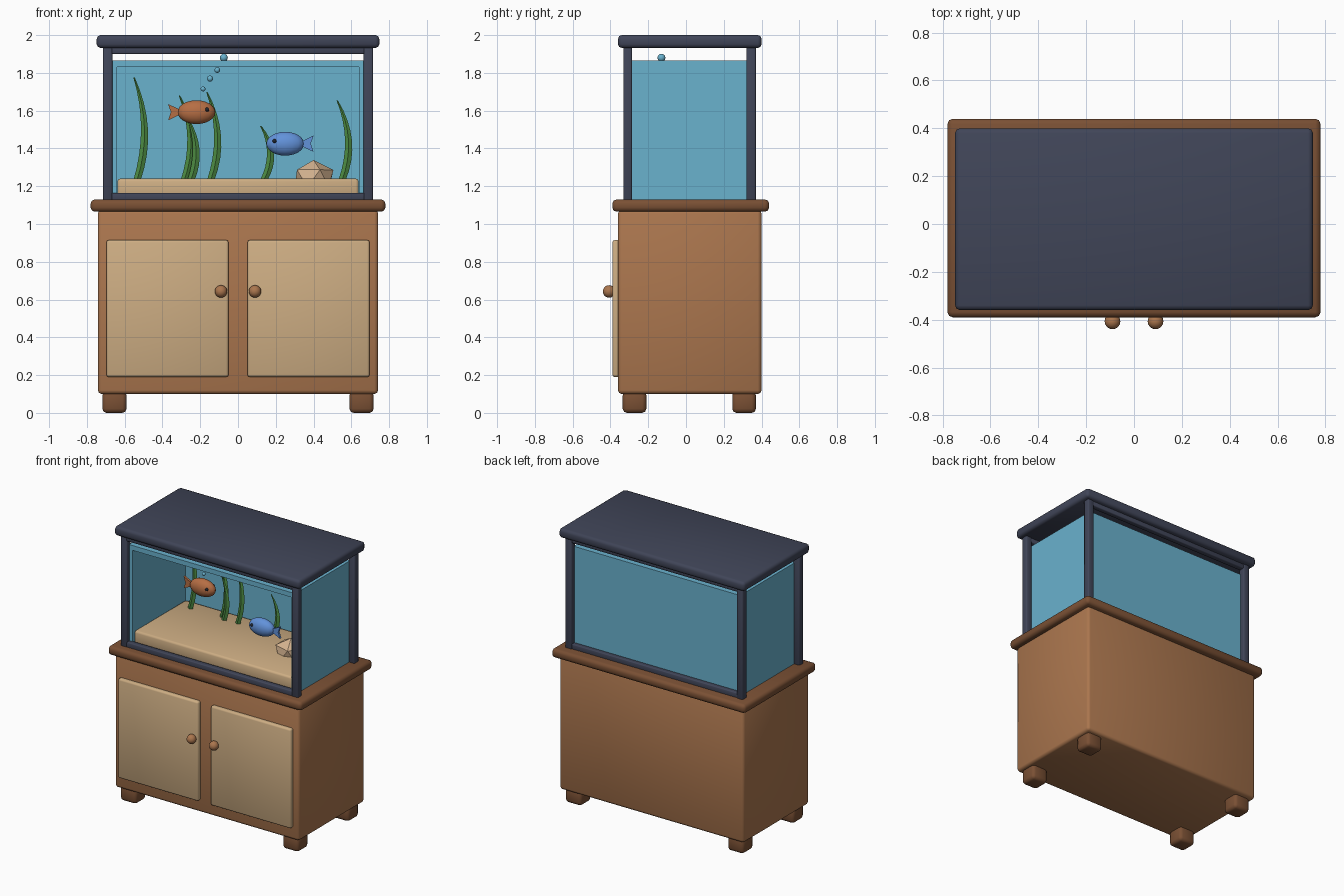
import bpy, bmesh, math, random
from mathutils import Vector

if "Cube" in bpy.data.objects:
    bpy.data.objects.remove(bpy.data.objects["Cube"])

random.seed(4)


def lin(c):
    c /= 255
    return c / 12.92 if c <= 0.04045 else ((c + 0.055) / 1.055) ** 2.4


def material(name, r, g, b):
    m = bpy.data.materials.new(name)
    m.diffuse_color = (lin(r), lin(g), lin(b), 1)
    m.use_nodes = True
    m.node_tree.nodes["Principled BSDF"].inputs["Base Color"].default_value = m.diffuse_color
    return m


NAVY = material("navy frame", 64, 69, 88)
WOOD = material("warm wood", 171, 118, 78)
DARK = material("dark wood", 122, 80, 52)
TAN = material("pale sand", 205, 173, 131)
WATER = material("water blue", 106, 178, 206)
GREEN = material("plant green", 76, 138, 66)
ORANGE = material("copper fish", 182, 110, 68)
BLUE = material("blue fish", 98, 146, 218)
BLACK = material("eye dark", 32, 36, 46)
ROCK = material("rock beige", 216, 182, 146)


def finish(name, bm, mat, smooth=None):
    bmesh.ops.recalc_face_normals(bm, faces=bm.faces)
    me = bpy.data.meshes.new(name)
    bm.to_mesh(me)
    bm.free()
    me.materials.append(mat)
    ob = bpy.data.objects.new(name, me)
    bpy.context.collection.objects.link(ob)
    if smooth:
        bpy.ops.object.select_all(action='DESELECT')
        ob.select_set(True)
        bpy.context.view_layer.objects.active = ob
        bpy.ops.object.shade_smooth_by_angle(angle=math.radians(smooth))
    return ob


def box(name, x, y, z, mat, bevel=0.0, segments=2):
    """Box from (min, max) ranges with rounded edges."""
    bm = bmesh.new()
    bmesh.ops.create_cube(bm, size=1)
    for v in bm.verts:
        for i, (lo, hi) in enumerate((x, y, z)):
            v.co[i] = lo if v.co[i] < 0 else hi
    if bevel:
        bmesh.ops.bevel(bm, geom=bm.edges[:], offset=bevel, segments=segments,
                        profile=0.5, affect='EDGES')
    return finish(name, bm, mat, 50 if segments > 1 else None)


def ball(name, centre, radii, mat, u=16, v=10):
    bm = bmesh.new()
    bmesh.ops.create_uvsphere(bm, u_segments=u, v_segments=v, radius=1)
    for p in bm.verts:
        p.co = Vector(centre) + Vector(a * b for a, b in zip(p.co, radii))
    return finish(name, bm, mat, 40)


# Cabinet body, countertop and feet
box("cabinet_body", (-0.742, 0.742), (-0.36, 0.40), (0.10, 1.075), WOOD, 0.02)
box("countertop", (-0.78, 0.78), (-0.39, 0.44), (1.065, 1.13), DARK, 0.022)
for sx, side in ((-1, "left"), (1, "right")):
    xs = sorted((sx * 0.59, sx * 0.718))
    for y, end in (((-0.335, -0.21), "front"), ((0.245, 0.37), "back")):
        box(f"{end}_{side}_foot", xs, y, (0.0, 0.115), DARK, 0.022)

    # Doors with round knobs
    box(f"{side}_door", sorted((sx * 0.05, sx * 0.697)), (-0.39, -0.35),
        (0.19, 0.915), TAN, 0.013)
    ball(f"{side}_knob", (sx * 0.09, -0.407, 0.643), (0.033,) * 3, WOOD)

    # Corner posts of the tank frame
    for y, end in (((-0.332, -0.285), "front"), ((0.32, 0.37), "back")):
        box(f"{end}_{side}_post", sorted((sx * 0.665, sx * 0.715)), y,
            (1.12, 1.94), NAVY, 0.008)

    # Side water walls
    box(f"{side}_water_wall", sorted((sx * 0.64, sx * 0.672)), (-0.30, 0.335),
        (1.13, 1.865), WATER)

# Lid and front/back rails
box("lid", (-0.748, 0.748), (-0.36, 0.40), (1.932, 2.0), NAVY, 0.02)
for y, end in (((-0.33, -0.29), "front"), ((0.325, 0.365), "back")):
    box(f"{end}_bottom_rail", (-0.67, 0.67), y, (1.12, 1.165), NAVY, 0.006)
    box(f"{end}_top_rail", (-0.67, 0.67), y, (1.9, 1.94), NAVY, 0.006)

# Back water wall, water surface and sand bed
box("back_water_wall", (-0.64, 0.64), (0.31, 0.335), (1.13, 1.865), WATER)
box("water_surface", (-0.64, 0.64), (-0.30, 0.31), (1.83, 1.865), WATER)
box("sand_bed", (-0.639, 0.639), (-0.285, 0.309), (1.13, 1.24), TAN, 0.015)


# Plants: tapered diamond section swept along a bent path
def blade(name, y, base, mid, top, height, width=0.024, steps=9):
    bm = bmesh.new()
    z0, rings = 1.23, []
    for i in range(steps):
        t = i / (steps - 1)
        # quadratic through base, middle and tip
        x = (base * (2 * t - 1) * (t - 1) + mid * 4 * t * (1 - t)
             + top * t * (2 * t - 1))
        w = width * (0.8 + 0.5 * t - 1.15 * t * t)
        z = z0 + (height - z0) * t
        rings.append([bm.verts.new((x + dx * w, y + dy * w, z))
                      for dx, dy in ((1, 0), (0, 0.5), (-1, 0), (0, -0.5))])
    for a, b in zip(rings, rings[1:]):
        for k in range(4):
            n = (k + 1) % 4
            bm.faces.new((a[k], a[n], b[n], b[k]))
    bm.faces.new(rings[0])
    bm.faces.new(rings[-1])
    finish(name, bm, GREEN)


for i, p in enumerate(((0.21, -0.535, -0.495, -0.55, 1.775),
                       (0.22, -0.285, -0.25, -0.31, 1.68),
                       (0.19, -0.25, -0.222, -0.265, 1.56),
                       (0.20, -0.145, -0.108, -0.165, 1.70),
                       (0.21, 0.135, 0.172, 0.12, 1.52),
                       (0.20, 0.55, 0.585, 0.525, 1.655))):
    blade(f"plant_{i + 1}", *p)


# Fish: ellipsoid body, notched tail plate and eyes
def fish(name, x, y, z, facing, mat):
    ball(f"{name}_body", (x, y, z), (0.1, 0.048, 0.063), mat, 16, 12)
    bm = bmesh.new()
    outline = ((0.085, 0.012), (0.15, 0.043), (0.135, 0), (0.15, -0.043),
               (0.085, -0.012))
    face = bm.faces.new([bm.verts.new((x - facing * a, y - 0.008, z + b))
                         for a, b in outline])
    out = bmesh.ops.extrude_face_region(bm, geom=[face])
    for v in out["geom"]:
        if isinstance(v, bmesh.types.BMVert):
            v.co.y += 0.016
    finish(f"{name}_tail", bm, mat)
    for s in (-1, 1):
        ball(f"{name}_eye", (x + facing * 0.057, y + s * 0.037, z + 0.014),
             (0.011,) * 3, BLACK, 10, 6)


fish("copper_fish", -0.22, -0.09, 1.592, 1, ORANGE)
fish("blue_fish", 0.25, -0.08, 1.425, -1, BLUE)

# Bubbles
for i, (x, z, r) in enumerate(((-0.185, 1.715, 0.013), (-0.148, 1.77, 0.016),
                               (-0.11, 1.815, 0.015), (-0.075, 1.88, 0.021))):
    ball(f"bubble_{i + 1}", (x, -0.13, z), (r,) * 3, WATER, 12, 8)

# Faceted rock
bm = bmesh.new()
bmesh.ops.create_icosphere(bm, subdivisions=1, radius=1)
for v in bm.verts:
    c = v.co * random.uniform(0.95, 1.08)
    v.co = (0.40 + c.x * 0.115, 0.04 + c.y * 0.1, 1.24 + c.z * 0.1)
finish("rock", bm, ROCK)
